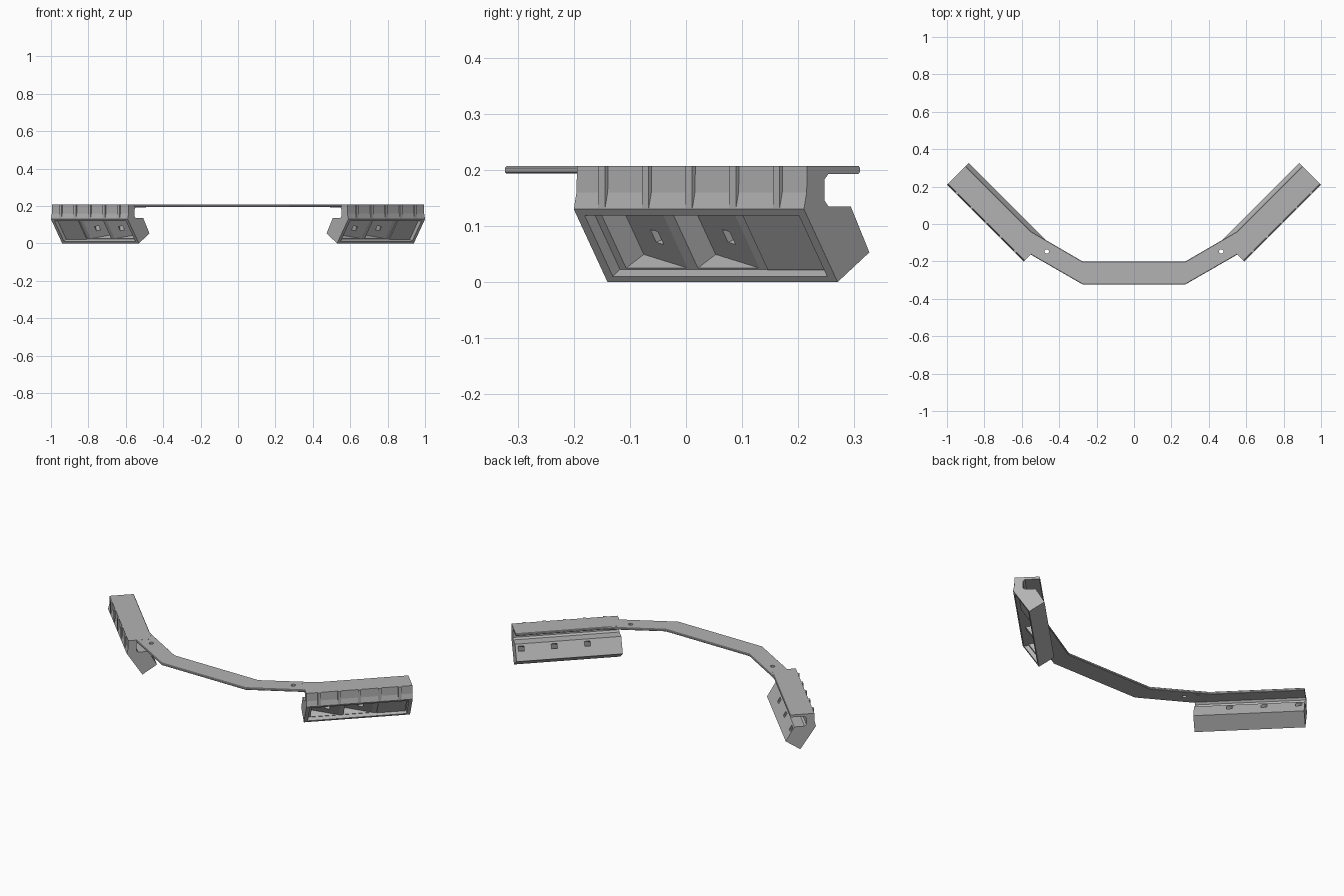
import bpy, bmesh
from mathutils import Vector

cube = bpy.data.objects.get("Cube")
if cube:
    bpy.data.objects.remove(cube, do_unlink=True)

grey = bpy.data.materials.new("matte grey")
grey.use_nodes = True
colour = (0.45, 0.45, 0.45, 1)
grey.diffuse_color = colour
grey.node_tree.nodes["Principled BSDF"].inputs["Base Color"].default_value = colour

LENGTH = 0.58          # length of one lamp housing
DIAG = 0.5 ** 0.5      # housings are swept back at 45 degrees


def place(u, d, z):
    """Housing coordinates (along, depth, height) to world."""
    return Vector((0.59 + DIAG * (u - d), -0.2 + DIAG * (u + d), z))


def tilted(u, v, e):
    """Coordinates on the sloped lamp face (along, down, inward) to world."""
    return place(u, 0.547 * v + 0.834 * e, 0.13 - 0.837 * v + 0.552 * e)


def finish(name, bm):
    bmesh.ops.recalc_face_normals(bm, faces=bm.faces)
    mesh = bpy.data.meshes.new(name)
    bm.to_mesh(mesh)
    bm.free()
    mesh.materials.append(grey)
    ob = bpy.data.objects.new(name, mesh)
    bpy.context.collection.objects.link(ob)
    return ob


def prism(name, *loops):
    """Join pairs of matching end loops into closed prisms."""
    bm = bmesh.new()
    for start, end in loops:
        a = [bm.verts.new(p) for p in start]
        b = [bm.verts.new(p) for p in end]
        bm.faces.new(a)
        bm.faces.new(b[::-1])
        for i in range(len(a)):
            j = (i + 1) % len(a)
            bm.faces.new((a[i], b[i], b[j], a[j]))
    return finish(name, bm)


def hull(name, points):
    bm = bmesh.new()
    for p in points:
        bm.verts.new(p)
    bmesh.ops.convex_hull(bm, input=bm.verts)
    return finish(name, bm)


def apply(ob, kind, **settings):
    mod = ob.modifiers.new(kind.lower(), kind)
    for key, value in settings.items():
        setattr(mod, key, value)
    bpy.context.view_layer.objects.active = ob
    bpy.ops.object.modifier_apply(modifier=mod.name)


def cut(ob, cutter):
    apply(ob, "BOOLEAN", operation="DIFFERENCE", solver="EXACT", object=cutter)
    bpy.data.objects.remove(cutter, do_unlink=True)


def top_wall(e):
    """Level ceiling of the pockets, below the mounting channel."""
    return 0.014 + 0.66 * e


# Lamp housing: constant section with a channel in its back
section = [(0, 0.13), (0.085, 0), (0.165, 0.053), (0.118, 0.135), (0.062, 0.135),
           (0.052, 0.145), (0.052, 0.183), (0.062, 0.193), (0.138, 0.193),
           (0.141, 0.196), (0.141, 0.204), (0.138, 0.207), (0.008, 0.207),
           (0.007, 0.16)]
housing = prism("lamp_housings", ([place(0, d, z) for d, z in section],
                                  [place(LENGTH, d, z) for d, z in section]))

# Shallow framed recess across the lamp face
RIM = 0.022
cut(housing, hull("recess_cutter", [tilted(u, v, e) for u in (0.02, 0.56)
                                    for e in (-0.01, RIM)
                                    for v in (top_wall(e), 0.143)]))

# Three angled lamp pockets, each with a cable slot through the back
for i in range(3):
    u = 0.037 + 0.181 * i
    pocket = [(u, RIM), (u + 0.155, RIM), (u, RIM - 0.006),
              (u + 0.155, RIM - 0.006), (u + 0.008, 0.066)]
    cut(housing, hull("pocket_cutter", [tilted(a, v, e) for a, e in pocket
                                        for v in (top_wall(e), 0.14)]))
    cut(housing, hull("slot_cutter", [tilted(u + 0.05 + e + side, v, e)
                                      for e in (0.03, 0.12)
                                      for side in (-0.016, 0.016)
                                      for v in (0.073, 0.1)]))
apply(housing, "MIRROR")

# Upright ribs on the upper front face
rib = [(0, 0.132), (0, 0.207), (0.015, 0.207), (0.015, 0.132)]
ribs = prism("front_ribs", *[([place(c - 0.0085, d, z) for d, z in rib],
                              [place(c + 0.0085, d, z) for d, z in rib])
                             for c in [0.07 + 0.11 * i for i in range(5)]])
apply(ribs, "MIRROR")

# Flat cranked bar joining the housings
half = [(0.275, -0.323), (0.553, -0.163), (0.6, -0.12), (0.6, -0.04),
        (0.55, -0.04), (0.275, -0.2)]
outline = half + [(-x, y) for x, y in reversed(half)]
bar = prism("mounting_bar", ([(x, y, 0.1935) for x, y in outline],
                             [(x, y, 0.2065) for x, y in outline]))
apply(bar, "BEVEL", width=0.003, segments=1, limit_method="ANGLE", angle_limit=1.2)

# Bolt holes in the bar
for side in (-1, 1):
    bm = bmesh.new()
    bmesh.ops.create_cone(bm, cap_ends=True, segments=24, radius1=0.012,
                          radius2=0.012, depth=0.1)
    bmesh.ops.translate(bm, verts=bm.verts, vec=(side * 0.466, -0.147, 0.2))
    cut(bar, finish("bolt_cutter", bm))
